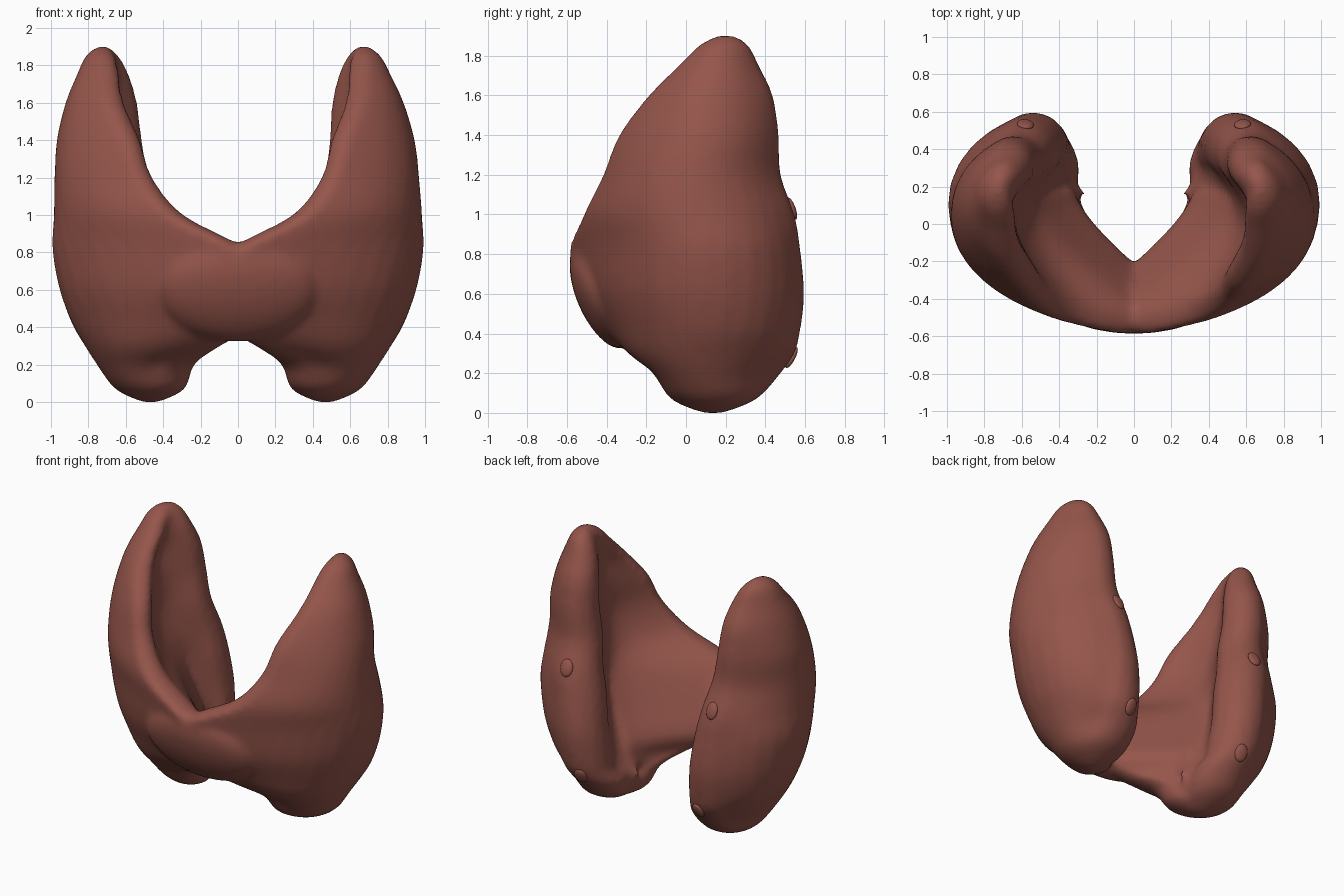
import bpy, bmesh, math
from mathutils import Vector, Matrix

cube = bpy.data.objects.get("Cube")
if cube:
    bpy.data.objects.remove(cube)

tissue = bpy.data.materials.new("reddish brown tissue")
tissue.use_nodes = True
tissue.diffuse_color = (0.30, 0.092, 0.07, 1)
tissue.node_tree.nodes["Principled BSDF"].inputs["Base Color"].default_value = tissue.diffuse_color

# Lobe cross-sections, bottom to top:
# height, then front, middle and back as (x, y, half thickness)
LEVELS = [
    (0.0, (.46, .12, .04), (.47, .13, .04), (.47, .15, .04)),
    (.07, (.42, .06, .14), (.49, .12, .16), (.48, .20, .16)),
    (.20, (.38, -.02, .15), (.5, .10, .25), (.47, .30, .18)),
    (.30, (.18, -.2, .09), (.53, .04, .26), (.5, .38, .17)),
    (.42, (0, -.32, .09), (.56, .02, .28), (.52, .4, .18)),
    (.60, (0, -.43, .11), (.64, 0, .27), (.54, .42, .18)),
    (.82, (.06, -.5, .09), (.71, -.02, .24), (.57, .4, .18)),
    (1.0, (.38, -.43, .09), (.76, -.02, .21), (.6, .38, .17)),
    (1.2, (.53, -.34, .08), (.79, 0, .18), (.62, .33, .15)),
    (1.4, (.59, -.26, .08), (.79, .05, .165), (.64, .33, .14)),
    (1.6, (.67, -.11, .08), (.775, .1, .13), (.65, .31, .13)),
    (1.75, (.69, .04, .08), (.73, .15, .11), (.66, .27, .1)),
    (1.85, (.70, .13, .07), (.71, .18, .08), (.68, .25, .07)),
    (1.9, (.70, .18, .03), (.70, .2, .03), (.69, .22, .03)),
]


def catmull(a, b, c, d, t):
    return [0.5 * (2 * q + (r - p) * t + (2 * p - 5 * q + 4 * r - s) * t * t
                   + (3 * q - p - 3 * r + s) * t ** 3) for p, q, r, s in zip(a, b, c, d)]


def smooth_rows(levels, steps):
    """Interpolate the sections smoothly between the levels."""
    flat = [[z, *f, *m, *b] for z, f, m, b in levels]
    flat = [flat[0]] + flat + [flat[-1]]
    rows = [catmull(*flat[i:i + 4], k / steps) for i in range(len(flat) - 3) for k in range(steps)]
    return rows + [flat[-1]]


def crescent(row, n=14, cap=7):
    """Outline of a bent section with round ends."""
    z = row[0]
    front, mid, back = (Vector(row[i:i + 3]) for i in (1, 4, 7))
    ctrl = 2 * mid - (front + back) / 2
    outer, inner = [], []
    for k in range(n + 1):
        t = k / n
        p = front * (1 - t) ** 2 + ctrl * (2 * t * (1 - t)) + back * t * t
        d = ((ctrl - front) * (1 - t) + (back - ctrl) * t).xy.normalized()
        side = Vector((d.y, -d.x)) * p.z
        outer.append(p.xy + side)
        inner.append(p.xy - side)
        if k in (0, n):
            sign = -1 if k == 0 else 1
            arc = [p.xy + side * math.cos(a) + sign * d * p.z * math.sin(a)
                   for a in (math.pi * j / cap for j in range(1, cap))]
            if k == 0:
                front_arc = arc
            else:
                back_arc = arc
    ring = outer + back_arc + inner[::-1] + front_arc[::-1]
    return [Vector((q.x, q.y, z)) for q in ring]


def add_lobe(bm, side):
    rings = []
    for row in smooth_rows(LEVELS, 4):
        lean = -0.03 * max(0, row[0] - 1)
        rings.append([bm.verts.new((side * p.x + lean, p.y, p.z)) for p in crescent(row)])
    for low, high in zip(rings, rings[1:]):
        for i in range(len(low)):
            j = (i + 1) % len(low)
            bm.faces.new((low[i], low[j], high[j], high[i]))
    bm.faces.new(rings[0][::-1])
    bm.faces.new(rings[-1])


def make_object(name, bm):
    mesh = bpy.data.meshes.new(name)
    bm.to_mesh(mesh)
    bm.free()
    obj = bpy.data.objects.new(name, mesh)
    bpy.context.collection.objects.link(obj)
    mesh.materials.append(tissue)
    mesh.polygons.foreach_set("use_smooth", [True] * len(mesh.polygons))
    return obj


# Two lobes and the bridge between them
bm = bmesh.new()
for side in (1, -1):
    add_lobe(bm, side)
bridge = (Matrix.Translation((0, -.42, .59)) @ Matrix.Rotation(math.radians(24), 4, "X")
          @ Matrix.Diagonal((.42, .13, .29, 1)))
bmesh.ops.create_uvsphere(bm, u_segments=32, v_segments=20, radius=1, matrix=bridge)
bmesh.ops.recalc_face_normals(bm, faces=bm.faces)
gland = make_object("gland_body", bm)

# Fuse and soften into one skin
remesh = gland.modifiers.new("fuse", "REMESH")
remesh.mode = "VOXEL"
remesh.voxel_size = 0.02
remesh.use_smooth_shade = True
soften = gland.modifiers.new("soften", "SMOOTH")
soften.factor = 0.5
soften.iterations = 14
bpy.context.view_layer.update()
skin = gland.evaluated_get(bpy.context.evaluated_depsgraph_get())

# Small flattened nodules on the rear of both lobes
for side, label in ((1, "left"), (-1, "right")):
    for x, z, place in ((.58, 1.03, "upper"), (.47, .28, "lower")):
        hit, point, normal, _ = skin.ray_cast(Vector((side * x, 3, z)), Vector((0, -1, 0)))
        if not hit:
            continue
        turn = normal.to_track_quat("Z", "Y").to_matrix().to_4x4()
        bm = bmesh.new()
        bmesh.ops.create_uvsphere(
            bm, u_segments=20, v_segments=12, radius=1,
            matrix=Matrix.Translation(point) @ turn @ Matrix.Diagonal((.045, .06, .018, 1)))
        make_object(f"{label}_{place}_nodule", bm)
